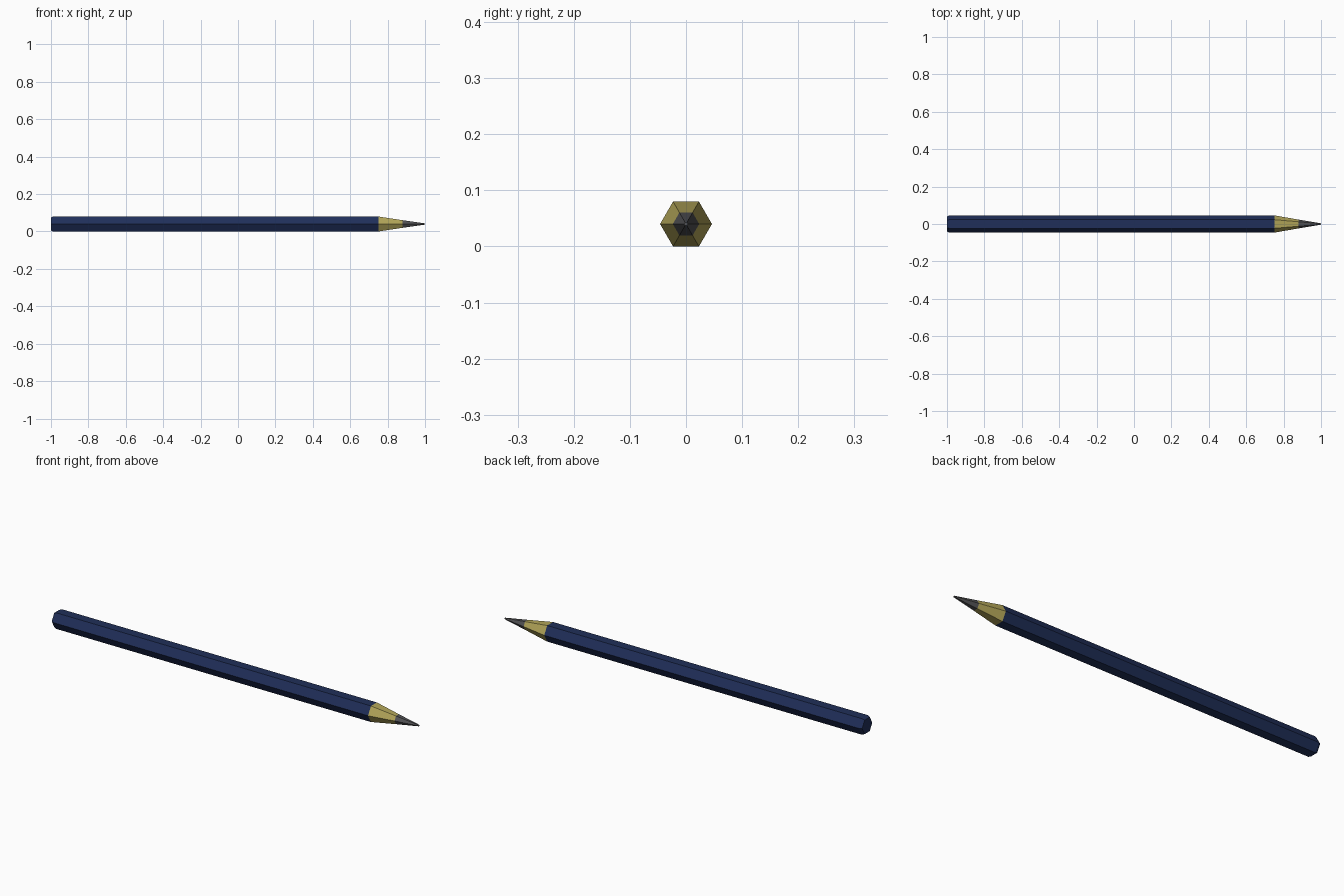
import bpy, bmesh, math

if "Cube" in bpy.data.objects:
    bpy.data.objects.remove(bpy.data.objects["Cube"])

AXIS_Z = 0.04                        # flat side rests on the ground
R = 0.04 / math.cos(math.pi / 6)     # corner radius of the hexagon


def material(name, rgb):
    m = bpy.data.materials.new(name)
    m.diffuse_color = (*rgb, 1)
    m.use_nodes = True
    m.node_tree.nodes["Principled BSDF"].inputs["Base Color"].default_value = m.diffuse_color
    return m


def hex_loft(name, rings, mat, cap_start=False, cap_end=False):
    """Skin hexagonal rings given as (x, radius) along the x axis."""
    bm = bmesh.new()
    loops = []
    for x, r in rings:
        loops.append([bm.verts.new((x, r * math.cos(i * math.pi / 3),
                                    AXIS_Z + r * math.sin(i * math.pi / 3)))
                      for i in range(6)])
    for a, b in zip(loops, loops[1:]):
        for i in range(6):
            j = (i + 1) % 6
            bm.faces.new((a[i], a[j], b[j], b[i]))
    if cap_start:
        bm.faces.new(loops[0])
    if cap_end:
        bm.faces.new(loops[-1])
    bmesh.ops.recalc_face_normals(bm, faces=bm.faces)
    # open sleeves: make sure the sides face outwards
    for f in bm.faces:
        c = f.calc_center_median()
        if abs(f.normal.x) < 0.9 and f.normal.y * c.y + f.normal.z * (c.z - AXIS_Z) < 0:
            f.normal_flip()
    mesh = bpy.data.meshes.new(name)
    bm.to_mesh(mesh)
    bm.free()
    mesh.materials.append(mat)
    obj = bpy.data.objects.new(name, mesh)
    bpy.context.collection.objects.link(obj)
    return obj


# painted barrel with a small chamfer at the blunt end
hex_loft("barrel", [(-1.0, R * 0.87), (-0.988, R), (0.75, R)],
         material("blue_paint", (0.014, 0.028, 0.1)), cap_start=True)

# sharpened wood
hex_loft("wood_cone", [(0.75, R), (0.88, 0.0235)],
         material("bare_wood", (0.45, 0.38, 0.1)))

# graphite point
hex_loft("lead_tip", [(0.88, 0.0235), (1.0, 0.0035)],
         material("graphite", (0.085, 0.085, 0.09)), cap_end=True)
